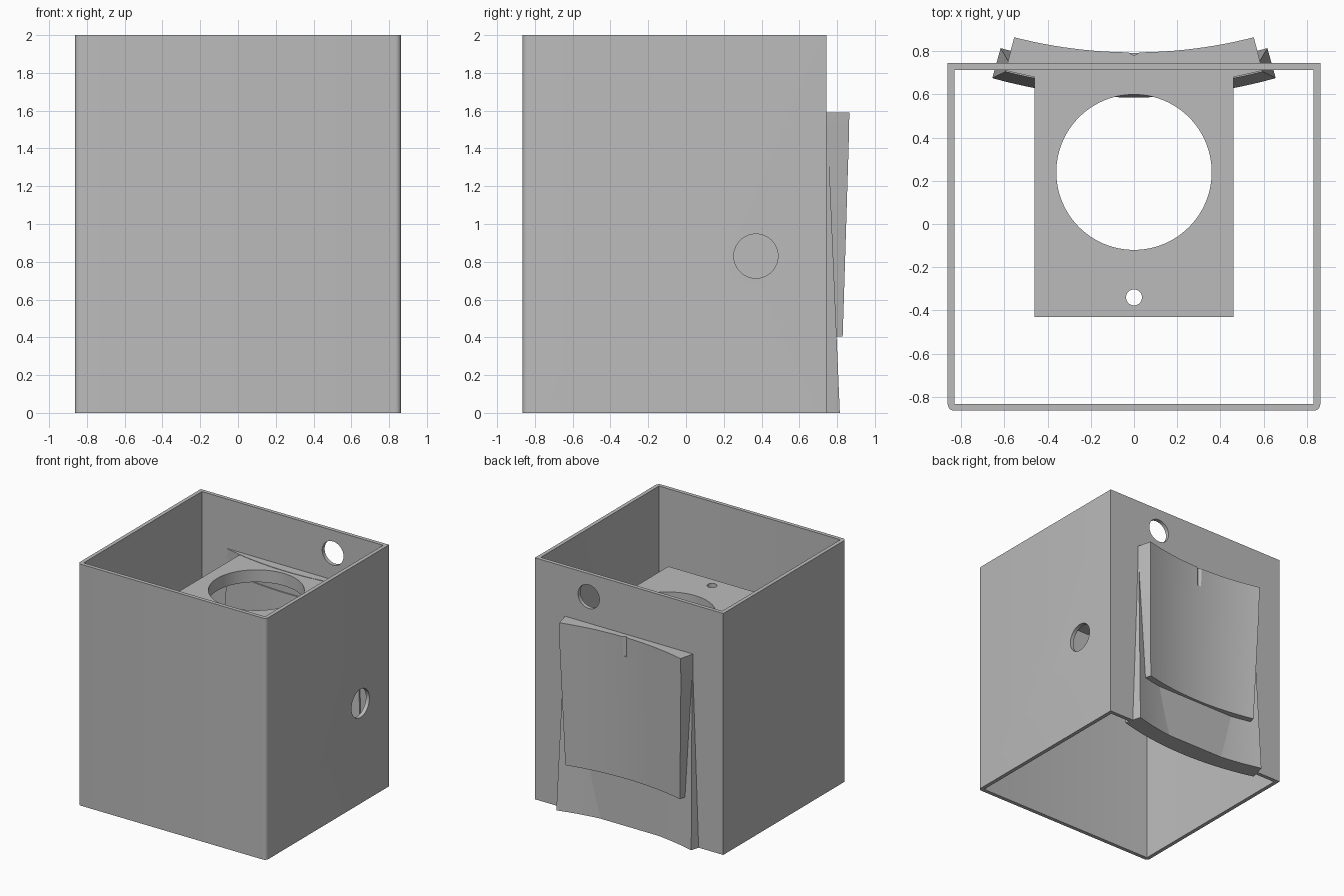
import bpy, bmesh
from math import sin, cos, pi
from mathutils import Matrix

if "Cube" in bpy.data.objects:
    bpy.data.objects.remove(bpy.data.objects["Cube"])

grey = bpy.data.materials.new("plain grey")
grey.use_nodes = True
grey.diffuse_color = (0.5, 0.5, 0.5, 1)
grey.node_tree.nodes["Principled BSDF"].inputs["Base Color"].default_value = (0.5, 0.5, 0.5, 1)


def make(name, bm):
    bmesh.ops.recalc_face_normals(bm, faces=bm.faces)
    mesh = bpy.data.meshes.new(name)
    bm.to_mesh(mesh)
    bm.free()
    mesh.materials.append(grey)
    ob = bpy.data.objects.new(name, mesh)
    bpy.context.collection.objects.link(ob)
    return ob


def loft(name, rings, closed=False):
    """Skin matching rings of points; closed joins the last ring to the first."""
    bm = bmesh.new()
    loops = [[bm.verts.new(p) for p in ring] for ring in rings]
    pairs = list(zip(loops, loops[1:]))
    if closed:
        pairs.append((loops[-1], loops[0]))
    else:
        bm.faces.new(loops[0])
        bm.faces.new(loops[-1])
    for a, b in pairs:
        for i in range(len(a)):
            j = (i + 1) % len(a)
            bm.faces.new((a[i], a[j], b[j], b[i]))
    return make(name, bm)


def box(name, x0, x1, y0, y1, z0, z1):
    return loft(name, [[(x0, y0, z), (x1, y0, z), (x1, y1, z), (x0, y1, z)] for z in (z0, z1)])


def rod(name, centre, radius, depth, axis="Z", sides=64):
    bm = bmesh.new()
    turn = {"Z": Matrix(), "X": Matrix.Rotation(pi / 2, 4, "Y"), "Y": Matrix.Rotation(pi / 2, 4, "X")}[axis]
    bmesh.ops.create_cone(bm, cap_ends=True, segments=sides, radius1=radius, radius2=radius,
                          depth=depth, matrix=Matrix.Translation(centre) @ turn)
    return make(name, bm)


def cut(target, cutter):
    cutter.hide_render = True
    mod = target.modifiers.new("cut", "BOOLEAN")
    mod.operation = "DIFFERENCE"
    mod.solver = "EXACT"
    mod.object = cutter
    bpy.context.view_layer.objects.active = target
    bpy.ops.object.modifier_apply(modifier=mod.name)
    bpy.data.objects.remove(cutter)


def smooth(ob):
    bpy.ops.object.select_all(action="DESELECT")
    ob.select_set(True)
    bpy.context.view_layer.objects.active = ob
    bpy.ops.object.shade_smooth_by_angle(angle=0.4)


# Open square sleeve with rounded front corners
W, FRONT, BACK, WALL, R = 0.863, -0.865, 0.745, 0.032, 0.03
N = 6


def outline(inset, r):
    w, f, b = W - inset, FRONT + inset, BACK - inset
    left = [(-w + r - r * cos(t), f + r - r * sin(t)) for t in (i * pi / 2 / N for i in range(N + 1))]
    right = [(-x, y) for x, y in reversed(left)]
    return left + right + [(w, b), (-w, b)]


outer, inner = outline(0, R), outline(WALL, 0.001)
sleeve = loft("sleeve", [[(x, y, z) for x, y in ring]
                         for ring, z in ((outer, 0), (outer, 2), (inner, 2), (inner, 0))], closed=True)
cut(sleeve, rod("side_hole_cutter", (W, 0.37, 0.83), 0.117, 0.3, "X"))
cut(sleeve, rod("back_hole_cutter", (0.37, BACK, 1.81), 0.098, 0.3, "Y"))
smooth(sleeve)

# Inner shelf with a large and a small hole
shelf = box("shelf", -0.462, 0.462, -0.43, 0.72, 1.485, 1.587)
cut(shelf, rod("large_hole_cutter", (0, 0.24, 1.53), 0.36, 0.4, sides=96))
cut(shelf, rod("small_hole_cutter", (0, -0.34, 1.53), 0.037, 0.4, sides=32))
smooth(shelf)

# Curved back plates, concave toward the back
AXIS_Y = 3.03
STEPS = 24


def curved_plate(name, layers):
    rings = []
    for z, near, far, half in layers:
        angles = [half * (2 * i / STEPS - 1) for i in range(STEPS + 1)]
        ring = [(near * sin(a), AXIS_Y - near * cos(a), z) for a in angles]
        ring += [(far * sin(a), AXIS_Y - far * cos(a), z) for a in reversed(angles)]
        rings.append(ring)
    return loft(name, rings)


lower = curved_plate("lower_plate", [(0, 2.30, 2.444, 0.272), (1.41, 2.349, 2.4, 0.251)])
upper = curved_plate("upper_plate", [(0.405, 2.262, 2.39, 0.234), (1.41, 2.239, 2.39, 0.251),
                                     (1.59, 2.235, 2.394, 0.251)])

# Small alignment notch at the top of the upper plate
notch = loft("notch_cutter", [[(-0.03, 0.798, z), (0, 0.779, z), (0.03, 0.798, z), (0, 0.85, z)]
                              for z in (1.43, 1.7)])
cut(upper, notch)
smooth(lower)
smooth(upper)
